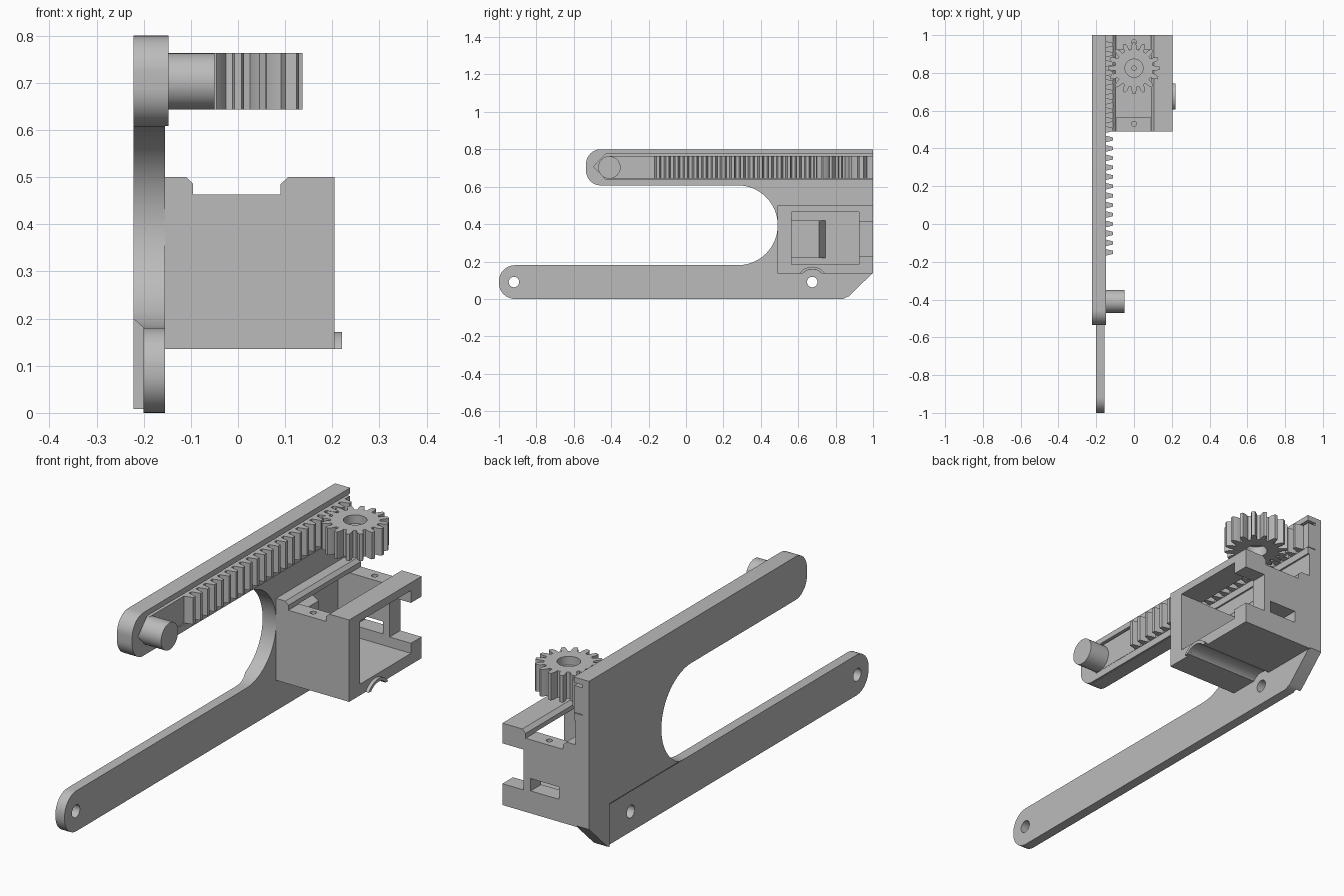
import bpy, bmesh
from math import sin, cos, radians, pi
from mathutils import Vector

cube = bpy.data.objects.get("Cube")
if cube:
    bpy.data.objects.remove(cube, do_unlink=True)

grey = bpy.data.materials.new("plain grey")
grey.use_nodes = True
grey.diffuse_color = (0.5, 0.5, 0.5, 1)
grey.node_tree.nodes["Principled BSDF"].inputs["Base Color"].default_value = (0.5, 0.5, 0.5, 1)


def arc(u, v, r, start, end, n=12):
    steps = [radians(start + (end - start) * i / n) for i in range(n + 1)]
    return [(u + r * cos(a), v + r * sin(a)) for a in steps]


def circle(u, v, r, n=32):
    return arc(u, v, r, 0, 360, n)[:-1]


def rect(u0, u1, v0, v1):
    return [(u0, v0), (u1, v0), (u1, v1), (u0, v1)]


def prism(name, outlines, axis, lo, hi):
    """Extrude one or more flat outlines along an axis."""
    place = {"x": lambda u, v, w: (w, u, v),
             "y": lambda u, v, w: (u, w, v),
             "z": lambda u, v, w: (u, v, w)}[axis]
    bm = bmesh.new()
    for outline in outlines:
        face = bm.faces.new([bm.verts.new(place(u, v, lo)) for u, v in outline])
        new = bmesh.ops.extrude_face_region(bm, geom=[face])["geom"]
        verts = [g for g in new if isinstance(g, bmesh.types.BMVert)]
        bmesh.ops.translate(bm, verts=verts, vec=Vector(place(0, 0, hi - lo)))
    bmesh.ops.recalc_face_normals(bm, faces=bm.faces[:])
    mesh = bpy.data.meshes.new(name)
    bm.to_mesh(mesh)
    bm.free()
    mesh.materials.append(grey)
    obj = bpy.data.objects.new(name, mesh)
    bpy.context.collection.objects.link(obj)
    return obj


def cut(obj, *cutters):
    """Subtract cutters, bake the result and remove them."""
    for cutter in cutters:
        mod = obj.modifiers.new("cut", "BOOLEAN")
        mod.operation = "DIFFERENCE"
        mod.solver = "EXACT"
        mod.object = cutter
        cutter.hide_render = True
    graph = bpy.context.evaluated_depsgraph_get()
    mesh = bpy.data.meshes.new_from_object(obj.evaluated_get(graph))
    obj.modifiers.clear()
    obj.data = mesh
    for cutter in cutters:
        bpy.data.objects.remove(cutter, do_unlink=True)


# Side plate with two long arms
outline = (arc(-.915, .085, .085, 180, 270) + [(.84, 0), (.87, .014), (1, .14), (1, .8)]
           + arc(-.455, .72, .08, 90, 180) + arc(-.455, .687, .08, 180, 270)
           + arc(.277, .3935, .2135, 90, -90, 32) + arc(-.915, .095, .085, 90, 180))
plate = prism("side_plate", [outline], "x", -.222, -.147)
recess = [(-.3, -.1), (-.2, -.1), (-.2, .18), (-.222, .2), (-.3, .27)]
groove = [(1.1, .64), (1.1, .775), (-.43, .775), (-.495, .707), (-.43, .64)]
cut(plate,
    prism("face_trim", [rect(-1.2, 1.2, -.1, .608)], "x", -.155, 0),
    prism("arm_recess", [recess], "y", -1.2, .857),
    prism("rack_groove", [groove], "x", -.19, 0),
    prism("screw_holes", [circle(-.92, .09, .028), circle(.675, .09, .028)], "x", -.4, 0))

# Sliding rack with teeth and end pin
prism("rack_bar", [[(1, .643), (1, .763)] + arc(-.41, .703, .06, 90, 270)], "x", -.192, -.149)
teeth = []
for i in range(23):
    y = -.15 + .05 * i
    teeth.append([(-.152, y - .018), (-.11, y - .008), (-.11, y + .008), (-.152, y + .018)])
prism("rack_teeth", teeth, "z", .643, .763)
prism("rack_pin", [circle(-.41, .703, .06)], "x", -.16, -.05)

# Pinion gear
profile = []
count = 16
for i in range(count):
    mid = 2 * pi * i / count
    for r, off in ((.1, -7.5), (.12, -6), (.137, -3), (.137, 3), (.12, 6), (.1, 7.5)):
        a = mid + radians(off)
        profile.append((r * cos(a), .825 + r * sin(a)))
gear = prism("pinion_gear", [profile], "z", .643, .763)
cut(gear,
    prism("top_bore", [circle(0, .825, .048)], "z", .725, .8),
    prism("bottom_bore", [circle(0, .825, .048)], "z", .6, .69),
    prism("centre_hole", [circle(0, .825, .012, 16)], "z", .6, .8))

# Motor housing with open side, rails on top and screwdriver channel
section = [(-.16, .135), (.205, .135), (.205, .5), (.107, .5), (.09, .485), (.09, .463),
           (-.095, .463), (-.095, .485), (-.11, .5), (-.16, .5)]
housing = prism("motor_housing", [section], "y", .49, 1)
cut(housing,
    prism("cavity", [rect(.565, .925, .185, .465)], "x", -.2, .3),
    prism("rear_notch", [rect(.1, .3, .23, .41)], "y", .9, 1.1),
    prism("rear_slot", [rect(-.073, .066, .235, .29)], "y", .9, 1.1),
    prism("channel", [circle(.675, .09, .068)], "x", -.155, .3),
    prism("ledge_holes", [circle(0, .53, .013, 16), circle(0, .962, .013, 16)], "z", .38, .55))

# Channel lip and inner support pad
prism("channel_lip", [arc(.675, .09, .082, 33.3, 146.7, 20) + arc(.675, .09, .068, 138.6, 41.4, 20)],
      "x", .1, .22)
prism("inner_pad", [[(-.16, .56), (-.1, .56), (-.1, .71), (-.155, .745), (-.16, .745)]], "z", .22, .42)

# Smooth rounded faces, keep hard edges
bpy.ops.object.select_all(action="DESELECT")
for obj in bpy.context.collection.objects:
    if obj.type == "MESH":
        obj.select_set(True)
        bpy.context.view_layer.objects.active = obj
bpy.ops.object.shade_smooth_by_angle(angle=radians(30))
